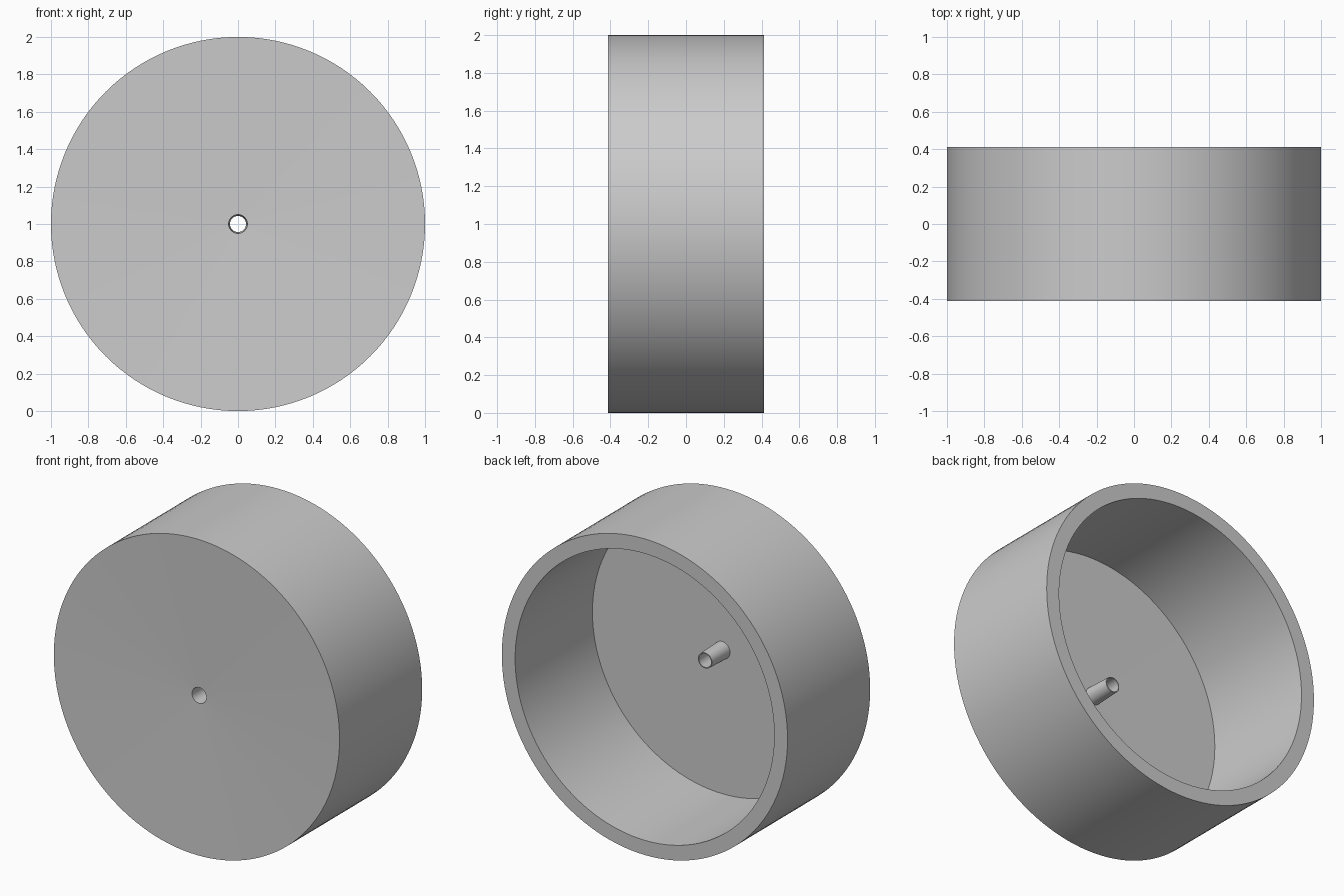
import bpy, bmesh, math
from mathutils import Matrix, Vector

cube = bpy.data.objects.get("Cube")
if cube:
    bpy.data.objects.remove(cube, do_unlink=True)

SEGMENTS = 128

grey = bpy.data.materials.new("light_grey")
grey.use_nodes = True
colour = (0.6, 0.6, 0.6, 1)
grey.diffuse_color = colour
grey.node_tree.nodes["Principled BSDF"].inputs["Base Color"].default_value = colour


def lathe(name, profile):
    """Revolve a closed (radius, y) profile about the drum's axis."""
    bm = bmesh.new()
    rings = []
    for i in range(SEGMENTS):
        a = 2 * math.pi * i / SEGMENTS
        rings.append([bm.verts.new((r * math.cos(a), y, 1 + r * math.sin(a)))
                      for r, y in profile])
    n = len(profile)
    for i in range(SEGMENTS):
        here, there = rings[i], rings[(i + 1) % SEGMENTS]
        for j in range(n):
            k = (j + 1) % n
            bm.faces.new((here[j], here[k], there[k], there[j]))
    bmesh.ops.recalc_face_normals(bm, faces=bm.faces)
    mesh = bpy.data.meshes.new(name)
    bm.to_mesh(mesh)
    bm.free()
    mesh.materials.append(grey)
    obj = bpy.data.objects.new(name, mesh)
    bpy.context.collection.objects.link(obj)
    bpy.ops.object.select_all(action='DESELECT')
    obj.select_set(True)
    bpy.context.view_layer.objects.active = obj
    bpy.ops.object.shade_smooth_by_angle(angle=math.radians(30))
    return obj


# Open drum: slightly dished front plate, thick wall, hollow tapered centre tube
lathe("drum_with_tube", [
    (0.050, -0.388),   # front hole edge
    (1.000, -0.413),   # front rim
    (1.000, 0.413),    # back rim, outside
    (0.907, 0.413),    # back rim, inside
    (0.907, -0.360),   # floor edge
    (0.055, -0.362),   # tube root
    (0.049, -0.190),   # tube end, outside
    (0.043, -0.190),   # tube end, bore
])
